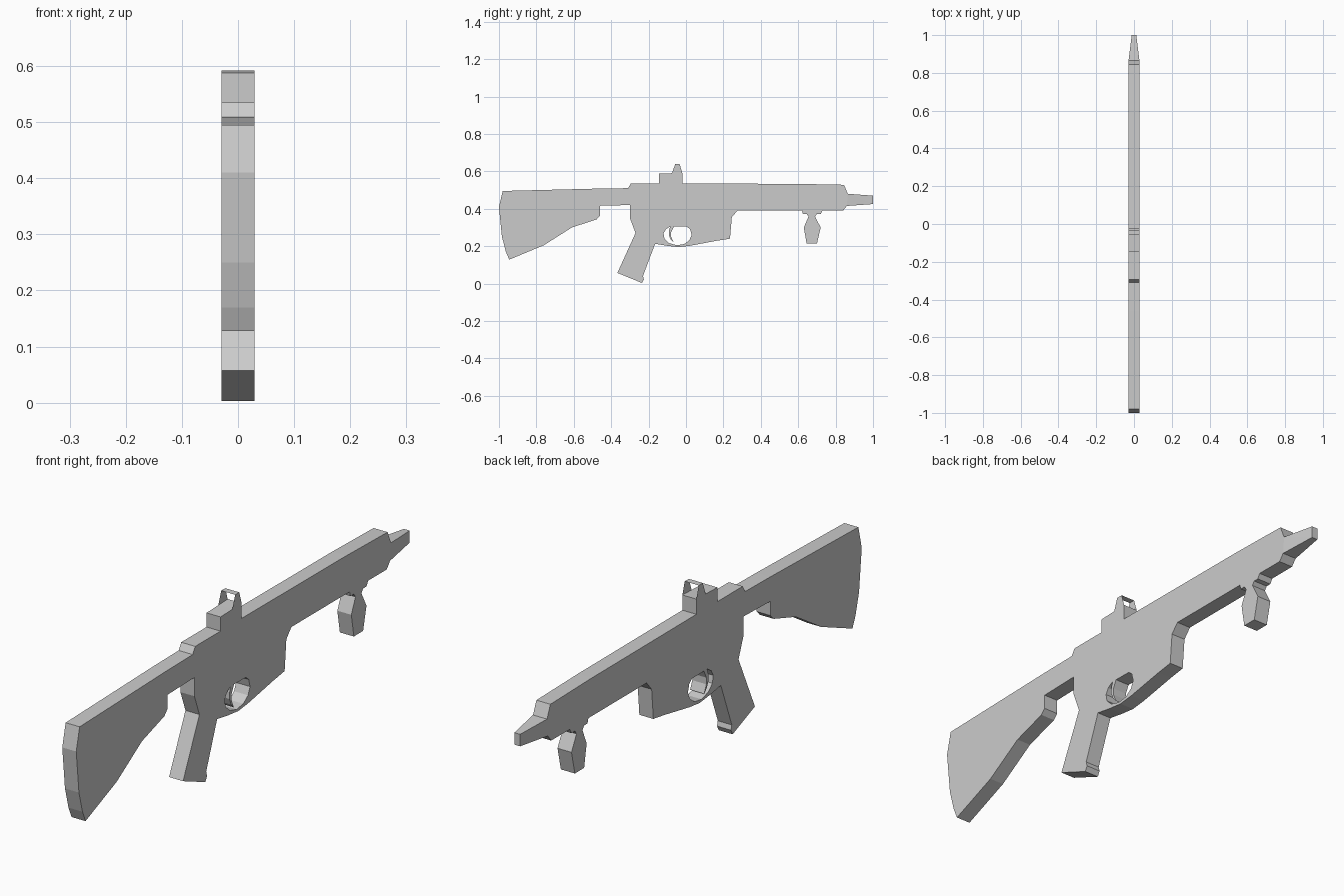
import bpy, bmesh

HALF = 0.029  # half thickness of the slab-like body


def prism(name, loops, seams=(), taper=None):
    """Extrude (y, z) loops across x. First loop is the outline, others are holes.
    Outline edges listed in seams stay open where a neighbouring part joins."""
    bm = bmesh.new()
    sides = []
    for s in (-1, 1):
        sides.append([[bm.verts.new((s * (taper(y) if taper else HALF), y, z))
                       for y, z in loop] for loop in loops])
    for side in sides:
        edges = []
        for vs in side:
            edges += [bm.edges.new((v, vs[(i + 1) % len(vs)])) for i, v in enumerate(vs)]
        bmesh.ops.triangle_fill(bm, edges=edges, use_beauty=True)
    for k, (a, b) in enumerate(zip(*sides)):
        for i in range(len(a)):
            if k == 0 and i in seams:
                continue
            j = (i + 1) % len(a)
            bm.faces.new((a[i], a[j], b[j], b[i]))
    bmesh.ops.recalc_face_normals(bm, faces=bm.faces)
    # merge the flat cap triangles back into clean polygons
    bmesh.ops.dissolve_limit(bm, angle_limit=0.001, verts=[], edges=bm.edges)
    me = bpy.data.meshes.new(name)
    bm.to_mesh(me)
    bm.free()
    ob = bpy.data.objects.new(name, me)
    bpy.context.collection.objects.link(ob)
    return ob


# shoulder stock (edge 0 joins the receiver)
prism("stock", [[(-0.31, 0.51), (-0.30, 0.42), (-0.46, 0.416), (-0.46, 0.362),
                 (-0.478, 0.343), (-0.61, 0.30), (-0.76, 0.205), (-0.945, 0.128),
                 (-0.963, 0.17), (-0.984, 0.25), (-1.0, 0.41), (-0.98, 0.495),
                 (-0.46, 0.508)]], {0})

# receiver and barrel housing with the guard opening
receiver = [(-0.31, 0.51), (-0.295, 0.535), (-0.145, 0.535), (-0.02, 0.535),
            (0.60, 0.533), (0.845, 0.528), (0.865, 0.48), (0.86, 0.415),
            (0.84, 0.39), (0.73, 0.39), (0.72, 0.372), (0.70, 0.372),
            (0.69, 0.358), (0.655, 0.358), (0.645, 0.372), (0.625, 0.372),
            (0.62, 0.39), (0.275, 0.39), (0.245, 0.355), (0.235, 0.24),
            (0.17, 0.23), (0.02, 0.202), (-0.04, 0.195), (-0.10, 0.202),
            (-0.165, 0.213), (-0.27, 0.27), (-0.30, 0.35), (-0.30, 0.42)]
opening = [(-0.12, 0.268), (-0.108, 0.29), (-0.085, 0.305), (0.005, 0.304),
           (0.022, 0.29), (0.03, 0.26), (0.018, 0.232), (-0.01, 0.211),
           (-0.05, 0.205), (-0.09, 0.216), (-0.115, 0.24)]
prism("receiver", [receiver, opening], {2, 6, 12, 24, 27})

# rear hand grip
prism("grip", [[(-0.165, 0.213), (-0.27, 0.27), (-0.367, 0.057), (-0.235, 0.003),
                (-0.225, 0.022), (-0.23, 0.04)]], {0})

# front hand grip
prism("foregrip", [[(0.655, 0.358), (0.69, 0.358), (0.72, 0.30), (0.70, 0.213),
                    (0.645, 0.213), (0.63, 0.30)]], {0})

# narrowing muzzle
prism("muzzle", [[(0.865, 0.48), (1.0, 0.47), (1.0, 0.425), (0.86, 0.415)]], {3},
      lambda y: 0.012 if y > 0.95 else HALF)

# sight base and thin open arch on top of it
prism("sight_base", [[(-0.145, 0.535), (-0.145, 0.588), (-0.075, 0.59),
                      (-0.02, 0.592), (-0.02, 0.535)]], {4})
prism("sight_arch", [[(-0.075, 0.59), (-0.058, 0.638), (-0.034, 0.638),
                      (-0.02, 0.592)]], {0, 2, 3})

# curved trigger
prism("trigger", [[(-0.083, 0.307), (-0.064, 0.307), (-0.079, 0.275), (-0.079, 0.25),
                   (-0.066, 0.219), (-0.082, 0.235), (-0.092, 0.26), (-0.091, 0.285)]])
